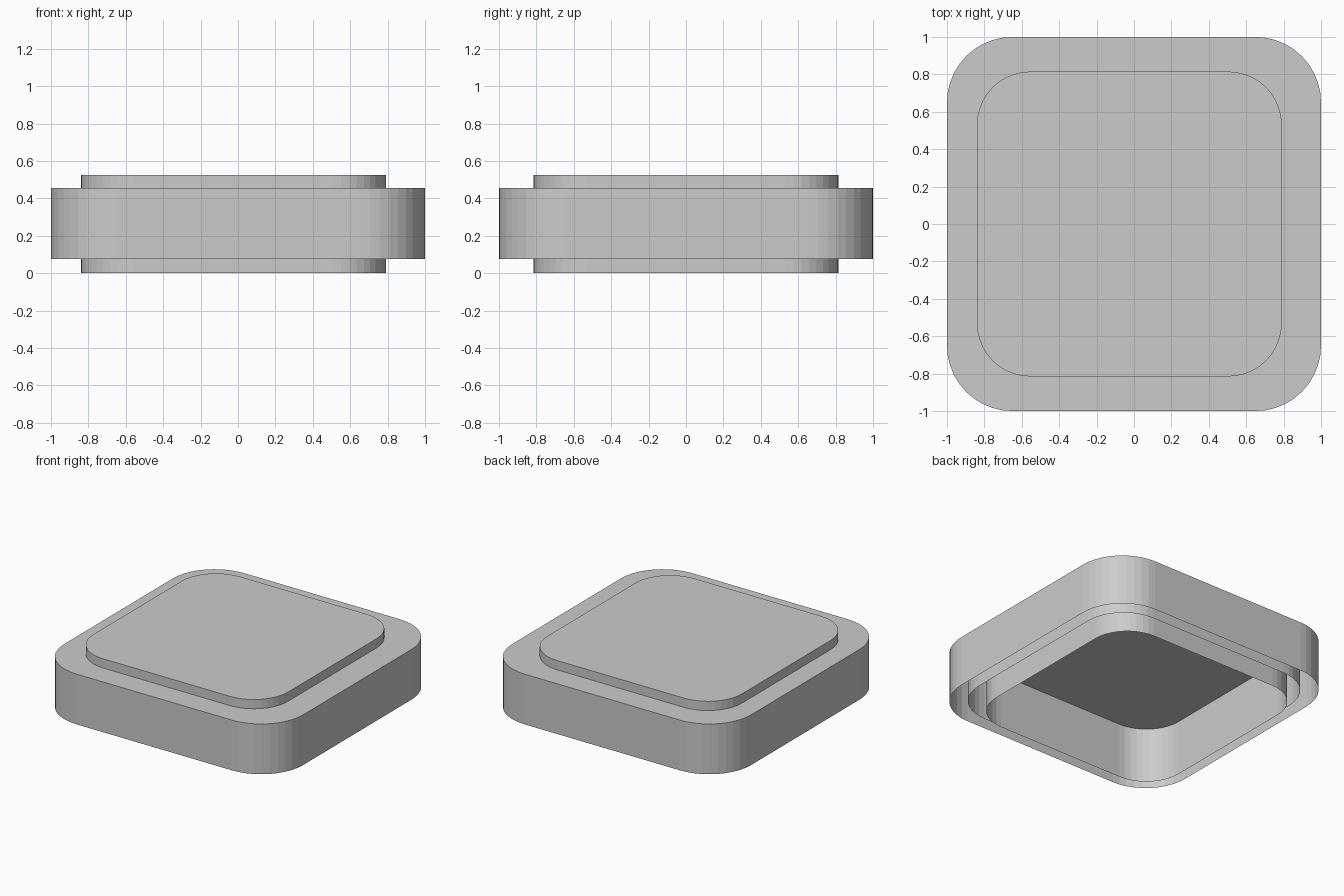
import bpy, bmesh
from math import cos, sin, pi

cube = bpy.data.objects.get("Cube")
if cube:
    bpy.data.objects.remove(cube)

grey = bpy.data.materials.new("light grey")
grey.use_nodes = True
grey.diffuse_color = (0.6, 0.6, 0.6, 1)
grey.node_tree.nodes["Principled BSDF"].inputs["Base Color"].default_value = (0.6, 0.6, 0.6, 1)

SEGMENTS = 10   # facets per rounded corner
RADIUS = 0.35   # corner radius of the full-size outline


def rounded_square(size):
    """Counter-clockwise outline of a square with rounded corners."""
    points = []
    for corner in range(4):
        mid = pi / 4 + corner * pi / 2
        cx = (1 - RADIUS) * (1 if cos(mid) > 0 else -1)
        cy = (1 - RADIUS) * (1 if sin(mid) > 0 else -1)
        for i in range(SEGMENTS + 1):
            a = corner * pi / 2 + i * pi / 2 / SEGMENTS
            points.append((size * (cx + RADIUS * cos(a)), size * (cy + RADIUS * sin(a))))
    return points


def open_shell(name, size, bottom, top, offset=0.0):
    """Thin cap: walls and a top, open underneath."""
    bm = bmesh.new()
    outline = rounded_square(size)
    low = [bm.verts.new((x + offset, y, bottom)) for x, y in outline]
    high = [bm.verts.new((x + offset, y, top)) for x, y in outline]
    for i in range(len(outline)):
        j = (i + 1) % len(outline)
        bm.faces.new((low[i], low[j], high[j], high[i]))
    bm.faces.new(high)
    mesh = bpy.data.meshes.new(name)
    bm.to_mesh(mesh)
    bm.free()
    mesh.materials.append(grey)
    obj = bpy.data.objects.new(name, mesh)
    bpy.context.collection.objects.link(obj)
    return obj


# Wide outer cover, the lining inside it, and the taller core through both
open_shell("outer_cover", 1.0, 0.075, 0.455)
open_shell("inner_lining", 0.9, 0.075, 0.415)
open_shell("raised_core", 0.815, 0.0, 0.525, offset=-0.025)
